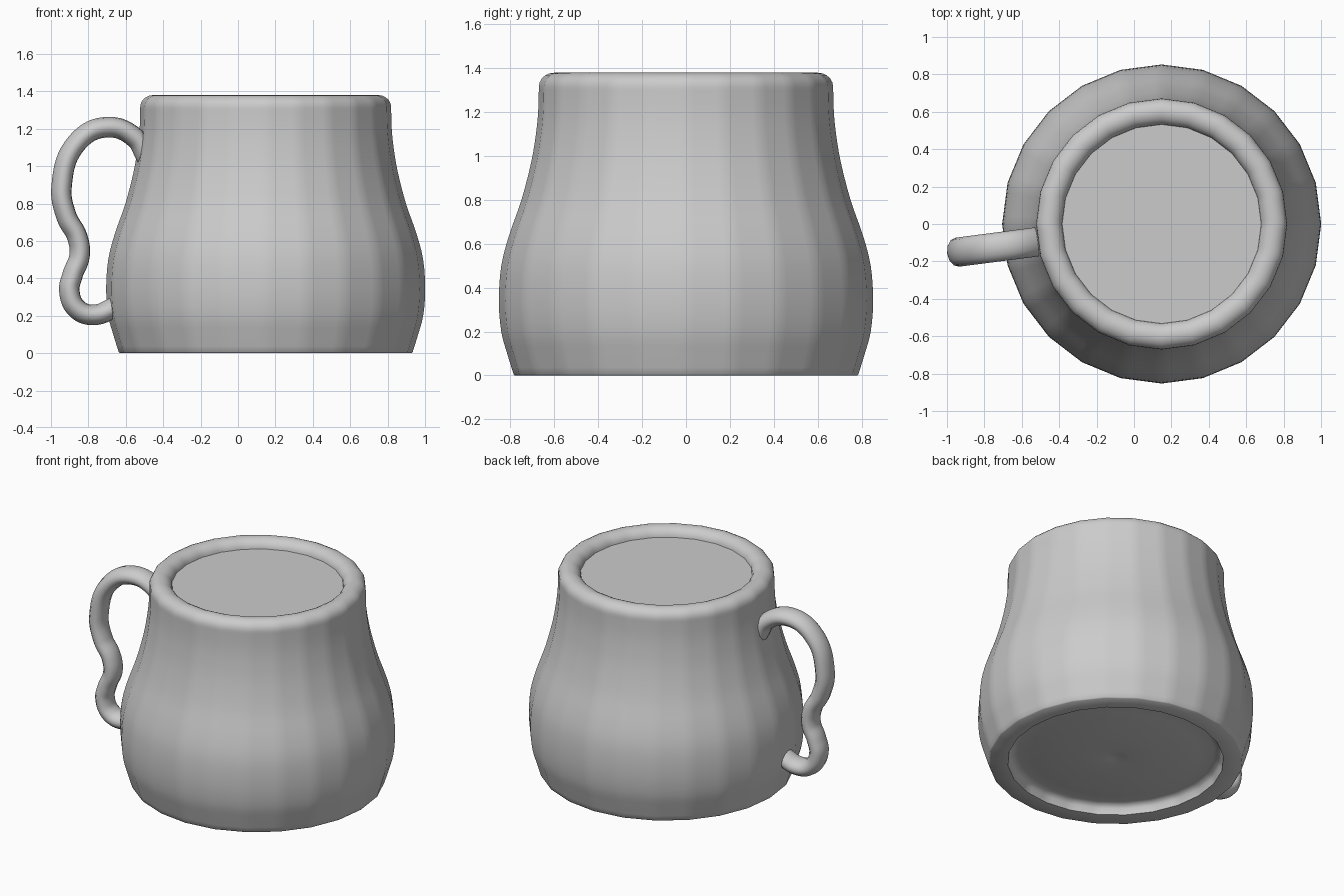
import bpy, bmesh, math
from mathutils import Vector

if "Cube" in bpy.data.objects:
    bpy.data.objects.remove(bpy.data.objects["Cube"], do_unlink=True)

SIDES = 24
COLUMNS = (0, 0.2, 0.8)  # soft corner, flat middle, soft corner
CENTRE = Vector((0.148, 0, 0))
GREY = (0.6, 0.6, 0.6, 1)

glaze = bpy.data.materials.new("grey_glaze")
glaze.use_nodes = True
glaze.diffuse_color = GREY
glaze.node_tree.nodes["Principled BSDF"].inputs["Base Color"].default_value = GREY


def smooth_profile(points, steps=3):
    """Catmull-Rom curve through (radius, height) points."""
    p = [Vector(q) for q in points]
    p = [2 * p[0] - p[1]] + p + [2 * p[-1] - p[-2]]
    out = []
    for a, b, c, d in zip(p, p[1:], p[2:], p[3:]):
        for i in range(steps):
            t = i / steps
            out.append(0.5 * (2 * b + (c - a) * t + (2 * a - 5 * b + 4 * c - d) * t ** 2
                              + (3 * b - a - 3 * c + d) * t ** 3))
    return out + [p[-2]]


def polygon_ring():
    """Points on the unit polygon; each flat side is split in columns."""
    corners = [Vector((math.cos(t), math.sin(t), 0))
               for t in (math.tau * i / SIDES for i in range(SIDES + 1))]
    return [a.lerp(b, f) for a, b in zip(corners, corners[1:]) for f in COLUMNS]


def lathe(name, profile, cap_end=False):
    """Turn a profile; a radius of zero closes to a point."""
    bm = bmesh.new()
    ring = polygon_ring()
    n = len(ring)
    rings = [[bm.verts.new(p * r + Vector((0, 0, z))) for p in ring] for r, z in profile]
    for lo, hi in zip(rings, rings[1:]):
        for k in range(n):
            j = (k + 1) % n
            bm.faces.new((lo[k], lo[j], hi[j], hi[k]))
    if cap_end:
        bm.faces.new(rings[-1])
    bmesh.ops.remove_doubles(bm, verts=bm.verts, dist=0.0001)
    bmesh.ops.recalc_face_normals(bm, faces=bm.faces)
    mesh = bpy.data.meshes.new(name)
    bm.to_mesh(mesh)
    bm.free()
    obj = bpy.data.objects.new(name, mesh)
    bpy.context.collection.objects.link(obj)
    obj.location = CENTRE
    finish(obj)


def finish(obj):
    obj.data.materials.clear()
    obj.data.materials.append(glaze)
    bpy.ops.object.select_all(action="DESELECT")
    obj.select_set(True)
    bpy.context.view_layer.objects.active = obj
    bpy.ops.object.shade_smooth_by_angle(angle=math.radians(50))


# Body: domed underside with a dimple, foot ring, bulging wall, rounded rim, flat fill
underside = [(0, 0.035), (0.04, 0.026), (0.1, 0.02), (0.25, 0.024), (0.4, 0.036), (0.52, 0.05),
             (0.61, 0.066), (0.645, 0.062), (0.662, 0.04), (0.668, 0)]
wall = smooth_profile([(0.786, 0.006), (0.815, 0.1), (0.842, 0.2), (0.853, 0.34), (0.842, 0.5),
                       (0.806, 0.64), (0.75, 0.8), (0.706, 0.97), (0.684, 1.1), (0.674, 1.2),
                       (0.671, 1.3)])
rim = [(0.601 + 0.07 * math.cos(t), 1.315 + 0.065 * math.sin(t))
       for t in (math.pi * i / 10 for i in range(11))]
lathe("cup_body", underside + [(0.78, 0)] + wall + rim)
lathe("cup_fill", [(0.54, 1.322)], cap_end=True)

# Handle: S-shaped tube, oval in section, slightly turned
path = [(-0.49, 1.05), (-0.55, 1.15), (-0.7, 1.208), (-0.86, 1.13), (-0.947, 0.89),
        (-0.92, 0.73), (-0.862, 0.62), (-0.85, 0.52), (-0.887, 0.42), (-0.905, 0.33),
        (-0.86, 0.233), (-0.77, 0.205), (-0.65, 0.25)]
curve = bpy.data.curves.new("handle", "CURVE")
curve.dimensions = "3D"
curve.bevel_depth = 0.055
curve.bevel_resolution = 4
curve.resolution_u = 8
curve.use_fill_caps = True
spline = curve.splines.new("BEZIER")
spline.bezier_points.add(len(path) - 1)
for point, (x, z) in zip(spline.bezier_points, path):
    point.co = (x + 0.5, 0, z)
    point.handle_left_type = point.handle_right_type = "AUTO"
handle = bpy.data.objects.new("handle", curve)
bpy.context.collection.objects.link(handle)
handle.location = (-0.5, -0.093, 0)
handle.rotation_euler.z = math.radians(7.4)
handle.scale = (1, 1.42, 1)
bpy.ops.object.select_all(action="DESELECT")
handle.select_set(True)
bpy.context.view_layer.objects.active = handle
bpy.ops.object.convert(target="MESH")
finish(bpy.context.view_layer.objects.active)
